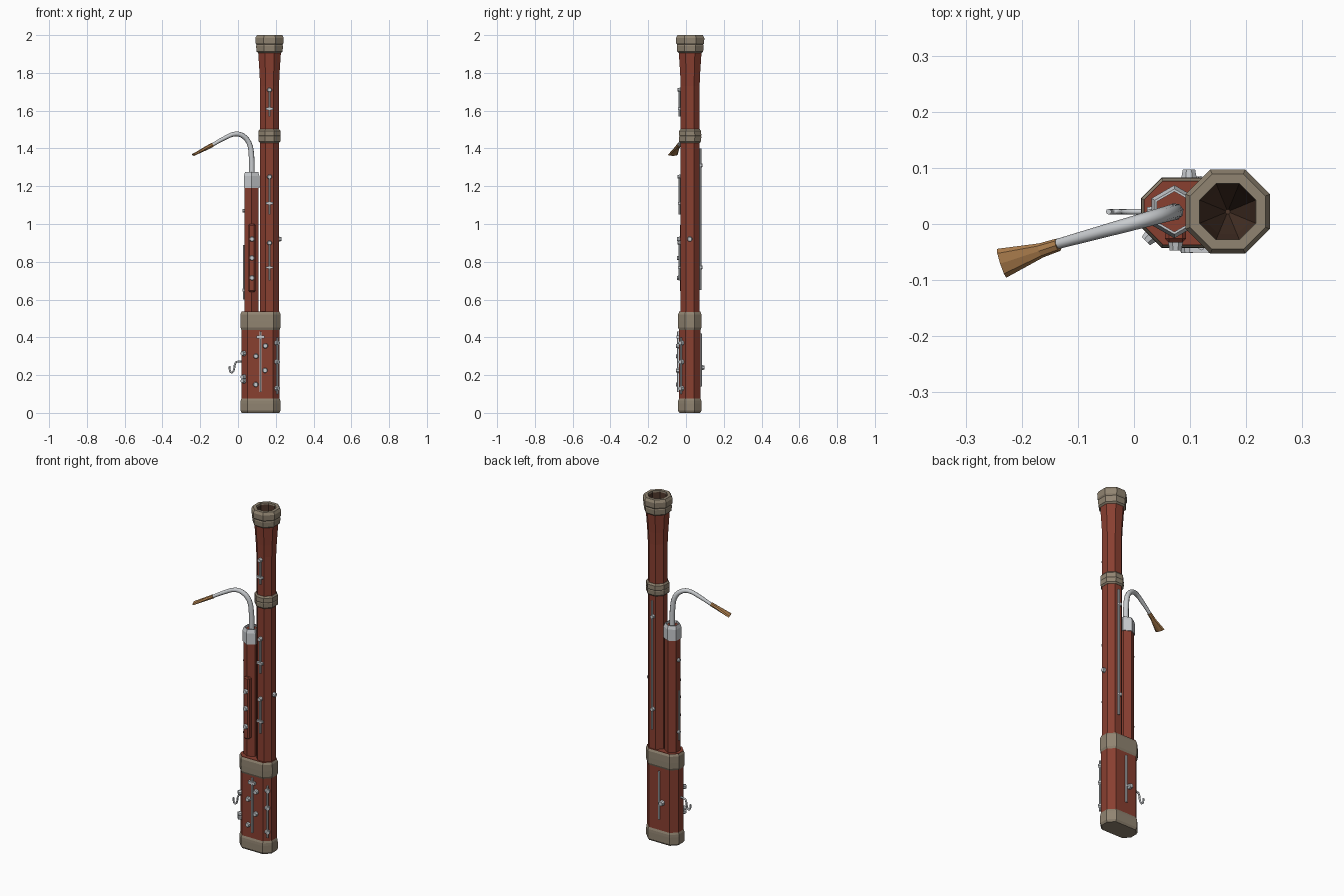
import bpy, bmesh
from math import sin, cos, pi
from mathutils import Vector

cube = bpy.data.objects.get("Cube")
if cube:
    bpy.data.objects.remove(cube)


def material(name, rgb):
    m = bpy.data.materials.new(name)
    m.use_nodes = True
    m.diffuse_color = (*rgb, 1)
    bsdf = m.node_tree.nodes["Principled BSDF"]
    bsdf.inputs["Base Color"].default_value = (*rgb, 1)
    bsdf.inputs["Roughness"].default_value = 0.6
    return m


WOOD = material("red_wood", (0.25, 0.05, 0.03))
BAND = material("taupe_band", (0.28, 0.23, 0.165))
SILVER = material("silver", (0.58, 0.60, 0.62))
CANE = material("cane", (0.42, 0.21, 0.075))
BORE = material("dark_bore", (0.07, 0.035, 0.022))


def add_object(name, bm, mat):
    bmesh.ops.recalc_face_normals(bm, faces=bm.faces[:])
    mesh = bpy.data.meshes.new(name)
    bm.to_mesh(mesh)
    bm.free()
    mesh.materials.append(mat)
    ob = bpy.data.objects.new(name, mesh)
    bpy.context.collection.objects.link(ob)
    return ob


def loft(name, rings, mat, closed=False, caps=(True, True)):
    """Skin a list of point rings; closed joins the last ring to the first."""
    bm = bmesh.new()
    rows = [[bm.verts.new(p) for p in ring] for ring in rings]
    n = len(rows[0])
    pairs = list(zip(rows, rows[1:])) + ([(rows[-1], rows[0])] if closed else [])
    for a, b in pairs:
        for i in range(n):
            j = (i + 1) % n
            bm.faces.new((a[i], a[j], b[j], b[i]))
    if not closed:
        for row, wanted in zip((rows[0], rows[-1]), caps):
            if wanted:
                bm.faces.new(row)
    return add_object(name, bm, mat)


def section(center, z, r, n=8, stretch=0):
    """Polygon with flat sides facing +-x and apothem r, stretched along x."""
    pts = []
    for i in range(n):
        a = 2 * pi * (i + 0.5) / n
        c, s = cos(a) * r / cos(pi / n), sin(a) * r / cos(pi / n)
        pts.append((center[0] + c + (stretch if c > 0 else -stretch), center[1] + s, z))
    return pts


def column(name, center, profile, mat, n=8, stretch=0, **kw):
    return loft(name, [section(center, z, r, n, stretch) for z, r in profile], mat, **kw)


def cylinder(name, a, b, r1, r2, mat=SILVER, n=8):
    a, b = Vector(a), Vector(b)
    q = (b - a).to_track_quat('Z', 'Y')
    ring = [Vector((cos(2 * pi * (i + .5) / n), sin(2 * pi * (i + .5) / n), 0)) for i in range(n)]
    return loft(name, [[p + q @ (v * r) for v in ring] for p, r in ((a, r1), (b, r2))], mat)


def stud(name, pos, normal, r=0.016, depth=0.014):
    pos, normal = Vector(pos), Vector(normal).normalized()
    cylinder(name, pos - normal * 0.008, pos + normal * depth, r, r * 0.7)


def rod(name, x, y, z0, z1, r=0.006):
    cylinder(name, (x, y, z0), (x, y, z1), r, r, n=6)


def box(name, center, size, mat):
    bm = bmesh.new()
    bmesh.ops.create_cube(bm, size=1)
    for v in bm.verts:
        v.co = Vector(center) + Vector([c * s for c, s in zip(v.co, size)])
    return add_object(name, bm, mat)


def tube(name, points, radii, mat, steps):
    cu = bpy.data.curves.new(name + "_path", 'CURVE')
    cu.dimensions, cu.bevel_depth, cu.bevel_resolution = '3D', 1.0, 2
    cu.resolution_u, cu.use_fill_caps = steps, True
    sp = cu.splines.new('BEZIER')
    sp.bezier_points.add(len(points) - 1)
    for bp, p, r in zip(sp.bezier_points, points, radii):
        bp.co, bp.radius = p, r
        bp.handle_left_type = bp.handle_right_type = 'AUTO'
    ob = bpy.data.objects.new(name + "_helper", cu)
    bpy.context.collection.objects.link(ob)
    bpy.context.view_layer.update()
    bm = bmesh.new()
    bm.from_mesh(ob.evaluated_get(bpy.context.evaluated_depsgraph_get()).to_mesh())
    bpy.data.objects.remove(ob)
    return add_object(name, bm, mat)


LONG, WING, BOOT = (0.167, 0.022), (0.072, 0.022), (0.119, 0.02)
HALF = 0.044

# Boot: stretched octagon with a band at each end
column("boot_body", BOOT, [(0.02, 0.057), (0.536, 0.057)], WOOD, stretch=HALF)
column("boot_bottom_band", BOOT, [(0, 0.055), (0.012, 0.062), (0.05, 0.062), (0.065, 0.061),
                                  (0.076, 0.057)], BAND, stretch=HALF)
column("boot_top_band", BOOT, [(0.44, 0.057), (0.452, 0.062), (0.485, 0.0625), (0.522, 0.062),
                               (0.535, 0.056)], BAND, stretch=HALF)

# Long joint, middle band and flared bell
column("long_joint", LONG, [(0.5, 0.05), (1.45, 0.05)], WOOD)
column("long_joint_band", LONG, [(1.43, 0.051), (1.438, 0.058), (1.462, 0.059), (1.466, 0.057),
                                 (1.47, 0.059), (1.493, 0.058), (1.502, 0.051)], BAND)
column("bell_joint", LONG, [(1.48, 0.05), (1.73, 0.05), (1.8, 0.053), (1.92, 0.061)],
       WOOD, caps=(True, False))
column("bell_rim", LONG, [(1.905, 0.06), (1.913, 0.069), (1.942, 0.071), (1.949, 0.069),
                          (1.957, 0.074), (1.985, 0.075), (2.0, 0.067), (2.0, 0.05),
                          (1.91, 0.046)], BAND, closed=True)
column("bell_bore", LONG, [(1.998, 0.0505), (1.91, 0.04), (1.7, 0.004)], BORE, caps=(False, True))

# Wing joint with metal cap
column("wing_joint", WING, [(0.5, 0.037), (1.262, 0.037)], WOOD, n=6)
column("wing_cap", WING, [(1.19, 0.0372), (1.19, 0.041), (1.255, 0.041), (1.275, 0.035),
                          (1.275, 0.031), (1.25, 0.031)], SILVER, n=6, closed=True)

# Raised finger-hole plate
plate = box("finger_plate", (0.074, -0.016, 0.82), (0.038, 0.034, 0.36), WOOD)
bevel = plate.modifiers.new("soft_edge", 'BEVEL')
bevel.width, bevel.segments = 0.007, 1
for z in (0.92, 0.82, 0.715):
    stud("finger_stud", (0.074, -0.033, z), (0, -1, 0))

# Curved mouthpipe and flat reed
pipe = [(0.073, 1.255), (0.071, 1.365), (0.058, 1.43), (0.027, 1.466),
        (-0.012, 1.477), (-0.07, 1.455), (-0.14, 1.416)]
tube("mouthpipe", [(x, 0.022 + (x - 0.073) * 0.275, z) for x, z in pipe],
     (0.0155, 0.015, 0.014, 0.0135, 0.0125, 0.011, 0.009), SILVER, 3)

start, end = Vector((-0.135, -0.037, 1.419)), Vector((-0.236, -0.07, 1.366))
along = (end - start).normalized()
side = along.cross(Vector((0, 0, 1))).normalized()
up = side.cross(along)
reed = []
for t, w, h in ((0, 0.0115, 0.0115), (0.3, 0.013, 0.011), (1, 0.027, 0.006)):
    reed.append([start.lerp(end, t) + side * w * cos(i * pi / 4) + up * h * sin(i * pi / 4)
                 for i in range(8)])
loft("reed", reed, CANE)

# Front keys of the long joint and bell: rod, pad and touch bar
for z0, z1, bar in ((1.57, 1.71, 1.61), (1.05, 1.25, 1.11), (0.70, 0.90, 0.77)):
    rod("front_key_rod", LONG[0], -0.034, z0, z1)
    stud("front_key_pad", (LONG[0], -0.032, z1), (0, -1, 0), 0.014)
    box("front_key_bar", (LONG[0], -0.036, bar), (0.038, 0.014, 0.011), SILVER)

# Back rod and side stud of the long joint
rod("back_long_rod", LONG[0], 0.076, 0.65, 1.40)
for z in (1.31, 0.77):
    stud("back_long_pad", (LONG[0] - 0.005, 0.073, z), (0, 1, 0), 0.014)
stud("side_stud", (0.217, 0.02, 0.92), (1, 0, 0))

# Side keys of the wing joint
rod("wing_side_rod", 0.031, 0.018, 0.60, 0.89, 0.005)
for z in (1.07, 0.65):
    stud("wing_side_pad", (0.035, 0.022, z), (-1, 0, 0), 0.012, 0.012)

# Boot front keys
rod("boot_front_rod", 0.12, -0.041, 0.11, 0.43)
box("boot_front_bar", (0.12, -0.044, 0.402), (0.042, 0.014, 0.016), SILVER)
for x, z in ((0.145, 0.355), (0.095, 0.30), (0.143, 0.225), (0.094, 0.15)):
    stud("boot_front_pad", (x, -0.038, z), (0, -1, 0))

# Boot corner keys on both front chamfers
rod("boot_corner_rod", 0.209, -0.026, 0.10, 0.40)
for z in (0.37, 0.27, 0.13):
    stud("boot_corner_pad", (0.205, -0.022, z), (1, -1, 0))
stud("boot_left_pad", (0.031, -0.021, 0.315), (-1, -1, 0))
for z in (0.17, 0.19):
    stud("boot_left_key", (0.031, -0.021, z), (-1, -1, 0))

# Boot back key
rod("boot_back_rod", 0.119, 0.080, 0.14, 0.42)
stud("boot_back_pad", (0.098, 0.079, 0.24), (0, 1, 0), 0.017, 0.018)
box("boot_back_arm", (0.11, 0.081, 0.24), (0.024, 0.008, 0.01), SILVER)

# Hand hook
hook = [(0.022, 0.272), (-0.012, 0.268), (-0.02, 0.235), (-0.033, 0.213), (-0.043, 0.225),
        (-0.045, 0.247)]
tube("hand_hook", [(x, 0.022, z) for x, z in hook], [0.005] * len(hook), SILVER, 2)
